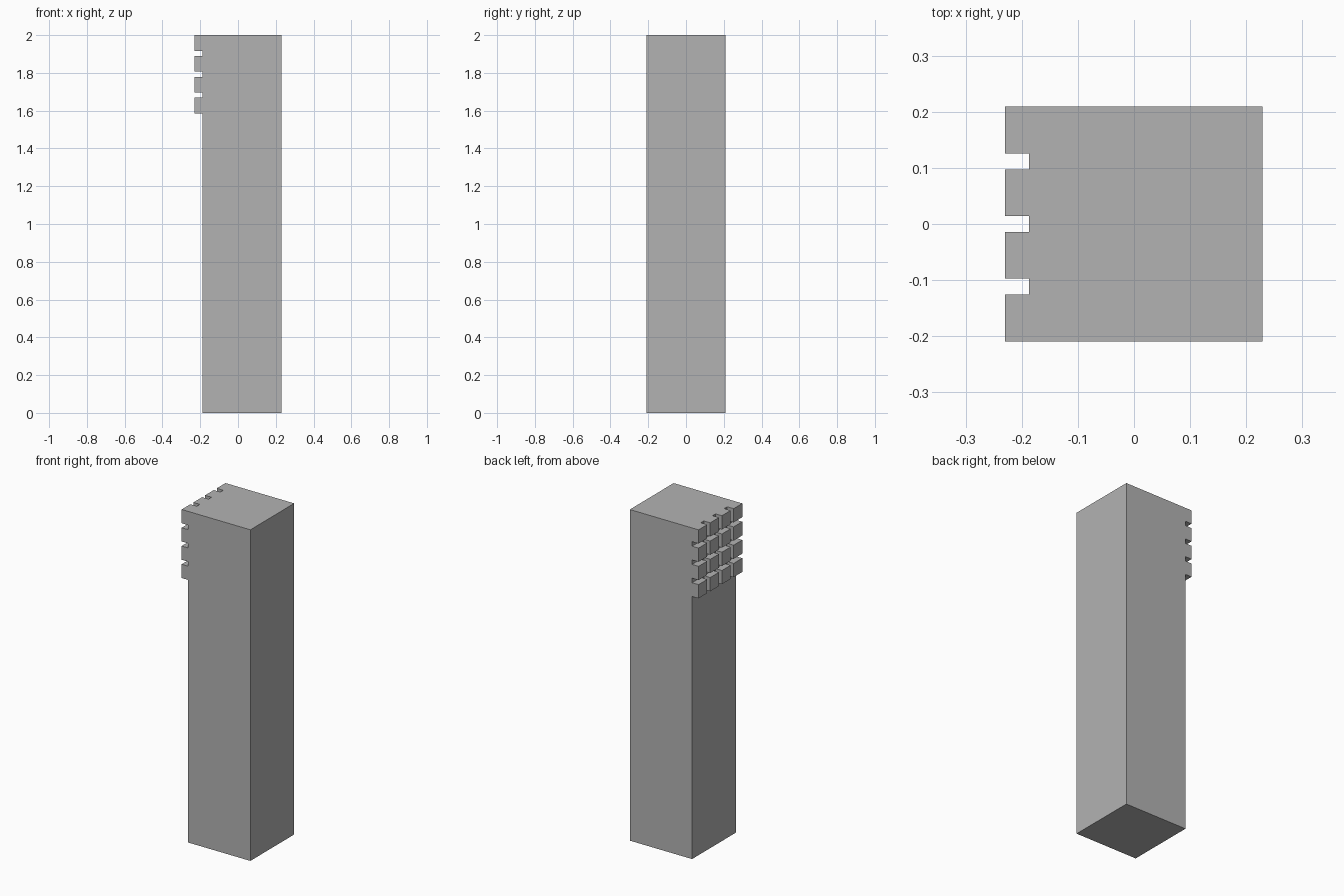
import bpy
import bmesh
from mathutils import Vector

cube = bpy.data.objects.get("Cube")
if cube:
    bpy.data.objects.remove(cube, do_unlink=True)

HALF_Y = 0.209                    # half depth of the post
LEFT, RIGHT = -0.187, 0.229       # side planes of the post
HEIGHT = 2.0
STUD_OUT = 0.043                  # how far the studs stand out
STUD, COUNT = 0.083, 4            # stud size and studs per row
PITCH_Y = (2 * HALF_Y - STUD) / (COUNT - 1)
PITCH_Z = 0.1103

# One grey material
grey = bpy.data.materials.new("plain grey")
grey.use_nodes = True
colour = (0.45, 0.45, 0.45, 1)
grey.diffuse_color = colour
grey.node_tree.nodes["Principled BSDF"].inputs["Base Color"].default_value = colour

# Square post
bm = bmesh.new()
bmesh.ops.create_cube(bm, size=1)
bmesh.ops.scale(bm, vec=(RIGHT - LEFT, 2 * HALF_Y, HEIGHT), verts=bm.verts)
bmesh.ops.translate(bm, vec=((LEFT + RIGHT) / 2, 0, HEIGHT / 2), verts=bm.verts)

# Score the stud borders across the post
spans_y = [(-HALF_Y + i * PITCH_Y, -HALF_Y + i * PITCH_Y + STUD) for i in range(COUNT)]
spans_z = [(HEIGHT - i * PITCH_Z - STUD, HEIGHT - i * PITCH_Z) for i in range(COUNT)]


def score(axis, spans, limit):
    for value in (v for span in spans for v in span):
        if abs(abs(value) - limit) > 0.001:
            bmesh.ops.bisect_plane(bm, geom=bm.verts[:] + bm.edges[:] + bm.faces[:],
                                   plane_co=axis * value, plane_no=axis)


score(Vector((0, 1, 0)), spans_y, HALF_Y)
score(Vector((0, 0, 1)), spans_z, HEIGHT)


# Push the grid of studs out of the upper side
def inside(value, spans):
    return any(low < value < high for low, high in spans)


studs = []
for face in bm.faces:
    centre = face.calc_center_median()
    if face.normal.x < -0.9 and inside(centre.y, spans_y) and inside(centre.z, spans_z):
        studs.append(face)
pushed = bmesh.ops.extrude_face_region(bm, geom=studs)["geom"]
bmesh.ops.translate(bm, vec=(-STUD_OUT, 0, 0),
                    verts=[v for v in pushed if isinstance(v, bmesh.types.BMVert)])
bmesh.ops.recalc_face_normals(bm, faces=bm.faces)

# Merge the scored strips on the plain sides back into flat faces
plain = [e for e in bm.edges if all(f.normal.x > -0.9 for f in e.link_faces)]
bmesh.ops.dissolve_limit(bm, angle_limit=0.01, verts=bm.verts, edges=plain)

mesh = bpy.data.meshes.new("studded_post")
bm.to_mesh(mesh)
bm.free()
mesh.materials.append(grey)
post = bpy.data.objects.new("studded_post", mesh)
bpy.context.collection.objects.link(post)
